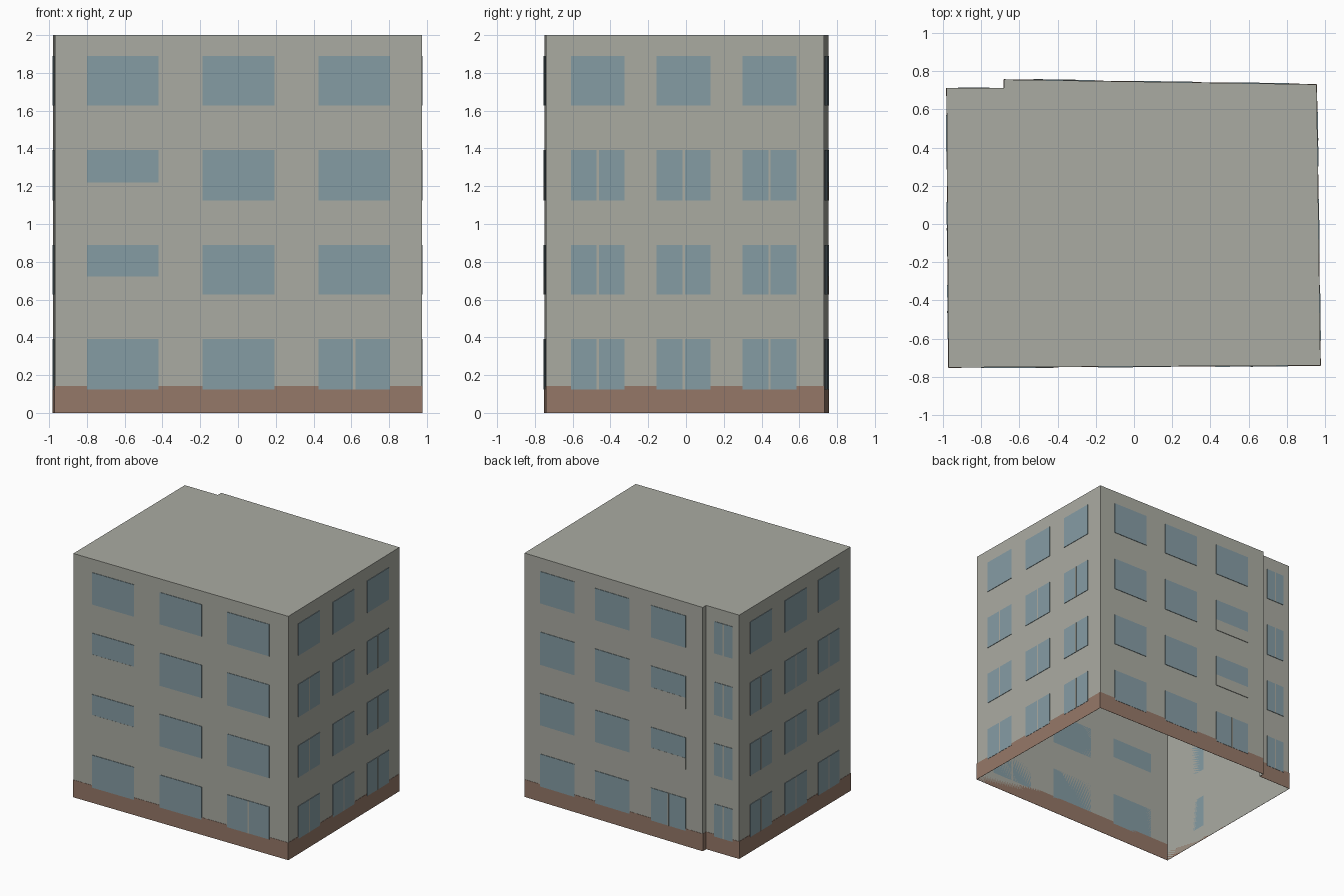
import bpy, bmesh
from mathutils import Matrix, Vector

cube = bpy.data.objects.get("Cube")
if cube:
    bpy.data.objects.remove(cube, do_unlink=True)


def srgb(*rgb):
    return tuple(((c / 255 + 0.055) / 1.055) ** 2.4 for c in rgb) + (1.0,)


def make_material(name, color):
    m = bpy.data.materials.new(name)
    m.use_nodes = True
    m.diffuse_color = color
    m.node_tree.nodes["Principled BSDF"].inputs["Base Color"].default_value = color
    return m


WALL = make_material("wall_grey", srgb(170, 171, 162))
GLASS = make_material("window_blue", srgb(133, 156, 164))
PLINTH = make_material("plinth_brown", srgb(149, 120, 104))


def make_object(name, bm, mat):
    bmesh.ops.recalc_face_normals(bm, faces=bm.faces)
    mesh = bpy.data.meshes.new(name)
    bm.to_mesh(mesh)
    bm.free()
    mesh.materials.append(mat)
    ob = bpy.data.objects.new(name, mesh)
    bpy.context.collection.objects.link(ob)
    return ob


# Footprint, counterclockwise from the front corner, with a step at the back
HEIGHT = 2.0
corners = [Vector(p) for p in ((-0.97, -0.75, 0), (0.975, -0.74, 0), (0.955, 0.73, 0),
                               (-0.68, 0.755, 0), (-0.68, 0.71, 0), (-0.98, 0.71, 0))]
names = ["front", "right", "back", "step", "recess", "left"]
walls = {n: (corners[i], corners[(i + 1) % len(corners)]) for i, n in enumerate(names)}


def plate(bm, wall, lo, hi, z0, z1, depth):
    """Thin box on a wall, from lo to hi along the wall's main axis."""
    a, b = walls[wall]
    d = b - a
    axis = 0 if abs(d.x) > abs(d.y) else 1
    p, q = (a + d * ((c - a[axis]) / d[axis]) for c in (lo, hi))
    u = d.normalized()
    n = Vector((u.y, -u.x, 0))
    frame = Matrix((u, n, Vector((0, 0, 1)))).transposed().to_4x4()
    frame.translation = (p + q) / 2 + n * depth / 2 + Vector((0, 0, (z0 + z1) / 2))
    size = Matrix.Diagonal(((q - p).length, depth, z1 - z0, 1))
    bmesh.ops.create_cube(bm, size=1, matrix=frame @ size)


# Shell: walls and flat roof, open underneath
bm = bmesh.new()
low = [bm.verts.new(c) for c in corners]
high = [bm.verts.new(c + Vector((0, 0, HEIGHT))) for c in corners]
for i in range(len(corners)):
    j = (i + 1) % len(corners)
    bm.faces.new((low[i], low[j], high[j], high[i]))
bm.faces.new(high)
make_object("building_shell", bm, WALL)

# Plinth band around the foot
bm = bmesh.new()
for name, (a, b) in walls.items():
    axis = 0 if abs((b - a).x) > abs((b - a).y) else 1
    plate(bm, name, a[axis], b[axis], 0, 0.143, 0.002)
make_object("plinth_band", bm, PLINTH)

# Windows: columns as (low, high) spans, four storeys each
FLOORS = [(0.125, 0.392), (0.628, 0.89), (1.124, 1.393), (1.628, 1.89)]
STAIR_SILL = 0.095
columns = {
    "front": [(-0.80, -0.42), (-0.187, 0.193), (0.425, 0.805)],
    "right": [(-0.61, -0.325), (-0.155, 0.13), (0.30, 0.585)],
    "back": [(-0.525, -0.207), (-0.01, 0.305), (0.495, 0.81)],
    "left": [(-0.60, -0.32), (-0.17, 0.115), (0.285, 0.57)],
    "recess": [(-0.92, -0.755)],
}


def is_split(wall, col, floor):
    if wall in ("right", "left"):
        return floor < 3
    if wall == "recess":
        return True
    return floor == 0 and (wall, col) in (("front", 2), ("back", 0))


for wall, spans in columns.items():
    glass, trim = bmesh.new(), bmesh.new()
    for col, (lo, hi) in enumerate(spans):
        for floor, (z0, z1) in enumerate(FLOORS):
            # Short stairwell windows above a raised sill panel
            if wall in ("front", "back") and col == 0 and floor in (1, 2):
                plate(trim, wall, lo, hi, z0, z0 + STAIR_SILL, 0.005)
                z0 += STAIR_SILL
            plate(glass, wall, lo, hi, z0, z1, 0.004)
            # Central mullion
            if is_split(wall, col, floor):
                mid = (lo + hi) / 2
                plate(trim, wall, mid - 0.006, mid + 0.006, z0, z1, 0.005)
    make_object(wall + "_windows", glass, GLASS)
    if trim.faces:
        make_object(wall + "_window_trim", trim, WALL)
    else:
        trim.free()
